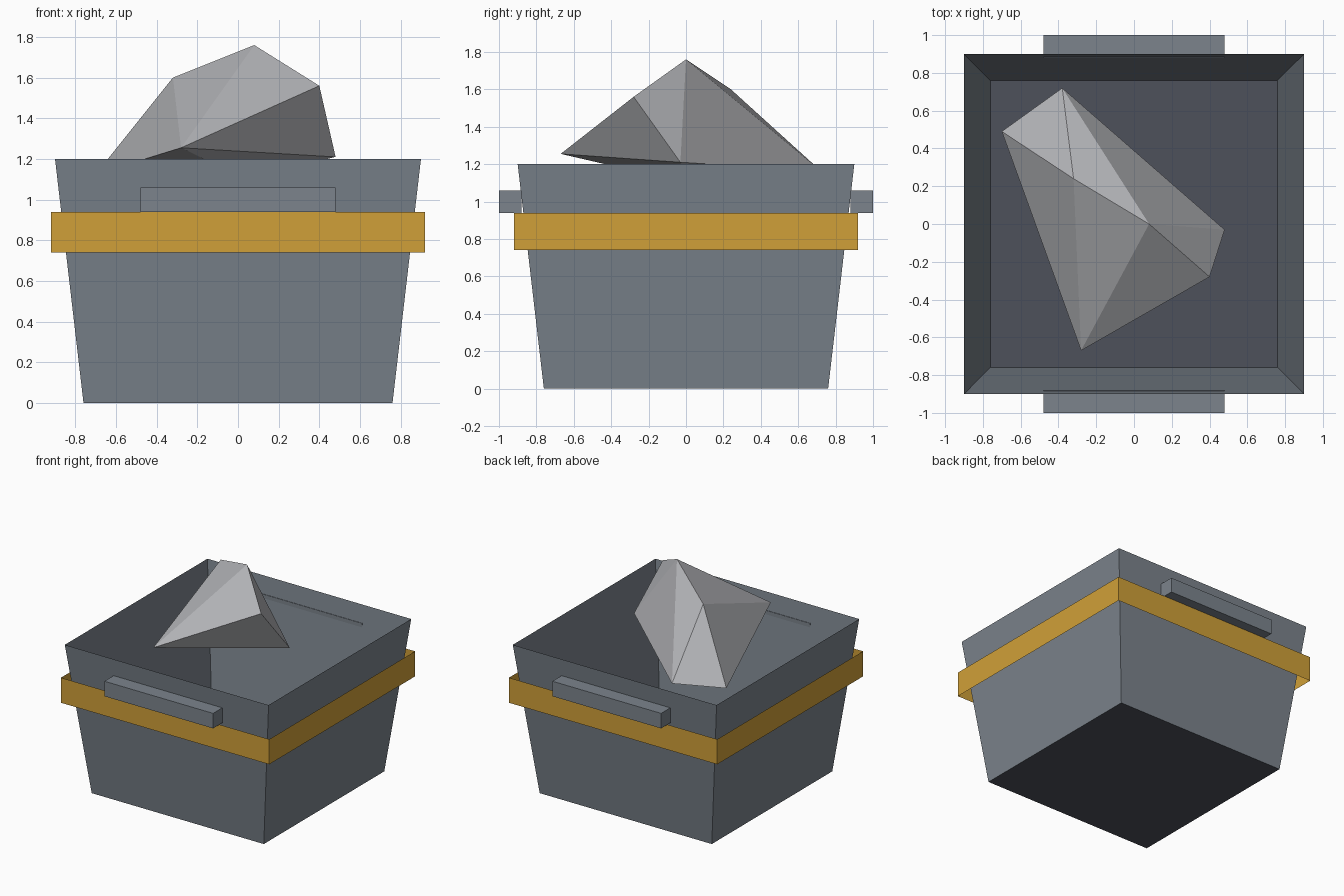
import bpy, bmesh
from mathutils import Vector

default = bpy.data.objects.get("Cube")
if default:
    bpy.data.objects.remove(default, do_unlink=True)


def material(name, rgb):
    m = bpy.data.materials.new(name)
    m.use_nodes = True
    m.diffuse_color = (*rgb, 1)
    m.node_tree.nodes["Principled BSDF"].inputs["Base Color"].default_value = (*rgb, 1)
    return m


steel = material("blue grey steel", (0.20, 0.23, 0.265))
dark = material("dark base", (0.075, 0.082, 0.105))
gold = material("amber band", (0.63, 0.35, 0.04))
stone = material("pale stone", (0.45, 0.455, 0.475))


def add_object(name, bm, *mats):
    mesh = bpy.data.meshes.new(name)
    bm.to_mesh(mesh)
    bm.free()
    for m in mats:
        mesh.materials.append(m)
    obj = bpy.data.objects.new(name, mesh)
    bpy.context.collection.objects.link(obj)
    return obj


def square_sheet(bottom, top, z0, z1):
    """Open four-sided wall, with half widths bottom and top."""
    bm = bmesh.new()
    corners = [(-1, -1), (1, -1), (1, 1), (-1, 1)]
    low, high = ([bm.verts.new((x * r, y * r, z)) for x, y in corners]
                 for r, z in ((bottom, z0), (top, z1)))
    for i in range(4):
        j = (i + 1) % 4
        bm.faces.new((low[i], low[j], high[j], high[i]))
    return bm, low


# Tapered open bin with a dark floor
bm, low = square_sheet(0.76, 0.90, 0, 1.2)
floor = bm.faces.new(low[::-1])
floor.material_index = 1
add_object("bin", bm, steel, dark)

# Thin band standing off the walls
bm, low = square_sheet(0.92, 0.92, 0.74, 0.94)
add_object("band", bm, gold)

# Front and back handles
for name, side in (("front_handle", -1), ("back_handle", 1)):
    bm = bmesh.new()
    bmesh.ops.create_cube(bm, size=1)
    bmesh.ops.scale(bm, vec=(0.96, 0.12, 0.12), verts=bm.verts)
    bmesh.ops.translate(bm, vec=(0, side * 0.94, 1.0), verts=bm.verts)
    add_object(name, bm, steel)

# Faceted rock resting in the opening
rock_points = [
    (-0.70, 0.49, 1.125), (-0.38, 0.72, 1.165), (0.48, -0.03, 1.21),
    (0.40, -0.28, 1.56), (-0.28, -0.67, 1.255), (-0.32, 0.24, 1.60),
    (0.08, 0.0, 1.76), (0.04, 0.0, 1.10),
]
bm = bmesh.new()
for p in rock_points:
    bm.verts.new(Vector(p))
bmesh.ops.convex_hull(bm, input=bm.verts)
bmesh.ops.recalc_face_normals(bm, faces=bm.faces)
add_object("rock", bm, stone)
